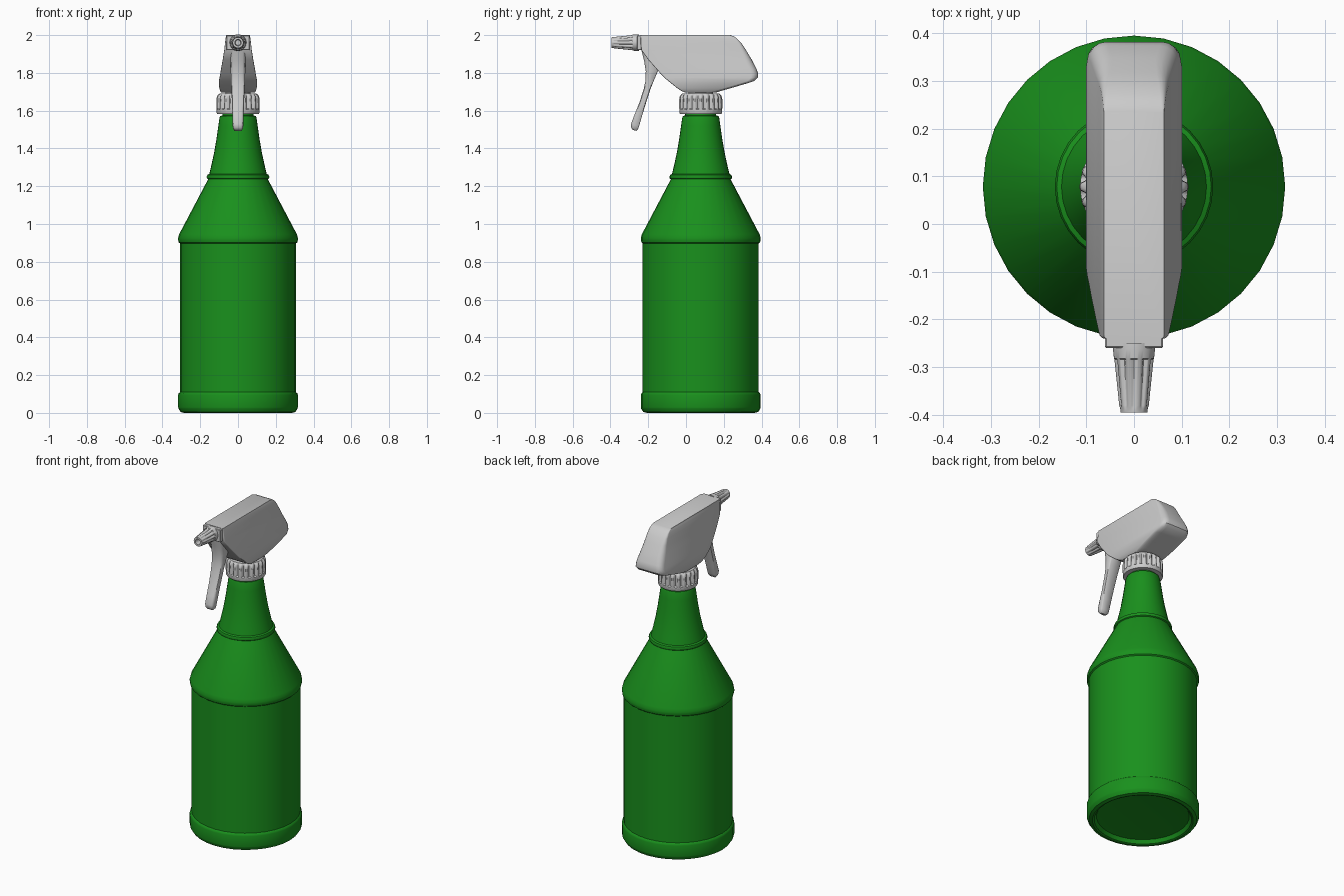
import bpy, bmesh, math
from mathutils import Vector

CY = 0.078   # bottle axis position in y

green = bpy.data.materials.new("green_plastic")
green.diffuse_color = (0.01, 0.28, 0.012, 1)


def finish(name, bm, mat=None, angle=35):
    bmesh.ops.remove_doubles(bm, verts=bm.verts, dist=1e-5)
    bmesh.ops.recalc_face_normals(bm, faces=bm.faces)
    me = bpy.data.meshes.new(name)
    bm.to_mesh(me)
    bm.free()
    ob = bpy.data.objects.new(name, me)
    bpy.context.collection.objects.link(ob)
    if mat:
        me.materials.append(mat)
    bpy.ops.object.select_all(action='DESELECT')
    bpy.context.view_layer.objects.active = ob
    ob.select_set(True)
    bpy.ops.object.shade_smooth_by_angle(angle=math.radians(angle))
    return ob


def loft(name, rings, mat=None, angle=35):
    """Skin a list of equal-length point rings and close both ends."""
    bm = bmesh.new()
    vs = [[bm.verts.new(p) for p in ring] for ring in rings]
    n = len(vs[0])
    for a, b in zip(vs, vs[1:]):
        for i in range(n):
            j = (i + 1) % n
            bm.faces.new((a[i], a[j], b[j], b[i]))
    bm.faces.new(vs[0])
    bm.faces.new(vs[-1])
    return finish(name, bm, mat, angle)


def circle(r, h, place, segs, depth=0, lobes=1):
    """Ring of radius r at height h, with optional flutes cut to a depth."""
    pts = []
    for i in range(segs):
        a = 2 * math.pi * i / segs
        c = 0.5 + 0.5 * math.cos(lobes * a)
        rr = r - depth * (1 - min(1, c * 1.5))
        pts.append(place(rr * math.cos(a), rr * math.sin(a), h))
    return pts


def upright(x, y, h):
    return Vector((x, y + CY, h))


def forward(x, y, h):
    return Vector((x, h, y + 1.96))


# bottle: lathed body with base band, shoulder ridge, neck ridge, hollow foot
body = [(0.20, 0.03), (0.262, 0.025), (0.275, 0.004), (0.285, 0), (0.304, 0.005),
        (0.315, 0.022), (0.317, 0.03), (0.317, 0.095), (0.314, 0.104), (0.307, 0.11),
        (0.307, 0.897), (0.314, 0.903), (0.317, 0.915), (0.317, 0.925), (0.312, 0.945),
        (0.158, 1.237), (0.164, 1.241), (0.166, 1.25), (0.162, 1.26), (0.152, 1.265),
        (0.139, 1.32), (0.126, 1.38), (0.114, 1.45), (0.104, 1.52), (0.098, 1.562),
        (0.094, 1.572), (0.082, 1.574), (0.082, 1.60)]
loft("bottle", [circle(r, z, upright, 32) for r, z in body], green)

# screw cap: plain lower band with fluted grip above
cap = [(0.10, 1.583, 0), (0.110, 1.583, 0), (0.113, 1.588, 0), (0.113, 1.606, 0),
       (0.114, 1.612, 0.013), (0.114, 1.66, 0.013), (0.112, 1.674, 0.012),
       (0.106, 1.684, 0.006), (0.098, 1.69, 0), (0.07, 1.69, 0)]
loft("screw_cap", [circle(r, z, upright, 160, d, 20) for r, z, d in cap])
loft("collar", [circle(0.066, z, upright, 32) for z in (1.68, 1.73)])


# sprayer head: stacked rounded rectangles, flaring toward the bottom
def rounded_rect(z, y0, y1, w, rf, rb):
    pts = []
    for sx, yc, r, a0 in ((1, y1 - rb, rb, 0), (-1, y1 - rb, rb, 90),
                          (-1, y0 + rf, rf, 180), (1, y0 + rf, rf, 270)):
        for k in range(5):
            a = math.radians(a0 + k * 22.5)
            pts.append((sx * (w - r) + r * math.cos(a), yc + r * math.sin(a), z))
    return pts


head = [(2.0, -0.24, 0.235, 0.063), (1.993, -0.24, 0.254, 0.064), (1.98, -0.24, 0.272, 0.066),
        (1.955, -0.24, 0.295, 0.069), (1.92, -0.236, 0.318, 0.073), (1.87, -0.20, 0.348, 0.081),
        (1.82, -0.156, 0.374, 0.090), (1.795, -0.134, 0.382, 0.094), (1.775, -0.115, 0.38, 0.098),
        (1.757, -0.094, 0.362, 0.101), (1.742, -0.075, 0.315, 0.101), (1.72, -0.048, 0.24, 0.099),
        (1.703, -0.022, 0.18, 0.094), (1.695, 0.0, 0.155, 0.088)]
loft("sprayer_head", [rounded_rect(z, a, b, w, 0.006, 0.006 + min(0.03, (2 - z) * 0.25))
                      for z, a, b, w in head])

# nozzle mount plate
bm = bmesh.new()
bmesh.ops.create_cube(bm, size=1)
for v in bm.verts:
    v.co = Vector((v.co.x * 0.122, -0.248 + v.co.y * 0.024, 1.959 + v.co.z * 0.078))
bmesh.ops.bevel(bm, geom=bm.edges[:], offset=0.003, segments=1, affect='EDGES')
finish("nozzle_plate", bm)

# nozzle: smooth base, fluted taper, tip ring with a hole
nozzle = [(0.044, -0.25, 0), (0.044, -0.262, 0), (0.042, -0.282, 0), (0.041, -0.284, 0.007),
          (0.031, -0.38, 0.004), (0.029, -0.386, 0), (0.028, -0.395, 0),
          (0.017, -0.395, 0), (0.014, -0.36, 0)]
loft("nozzle", [circle(r, y, forward, 80, d, 10) for r, y, d in nozzle])

# trigger: paired front and back edge points, tapering in width
trigger = [(-0.236, 1.92, -0.12, 1.88, 0.042), (-0.222, 1.865, -0.13, 1.85, 0.041),
           (-0.213, 1.81, -0.146, 1.815, 0.039), (-0.214, 1.76, -0.168, 1.765, 0.037),
           (-0.225, 1.71, -0.188, 1.715, 0.035), (-0.248, 1.64, -0.212, 1.64, 0.032),
           (-0.272, 1.58, -0.232, 1.575, 0.030), (-0.291, 1.53, -0.249, 1.515, 0.028),
           (-0.290, 1.51, -0.254, 1.503, 0.026), (-0.282, 1.498, -0.262, 1.493, 0.018)]
rings = []
for yf, zf, yb, zb, w in trigger:
    ring = []
    for x, t in ((-0.6, 0), (0.6, 0), (0.9, 0.1), (1, 0.35), (1, 0.9),
                 (0.85, 1), (-0.85, 1), (-1, 0.9), (-1, 0.35), (-0.9, 0.1)):
        ring.append((x * w, yf + (yb - yf) * t, zf + (zb - zf) * t))
    rings.append(ring)
loft("trigger", rings, angle=50)
